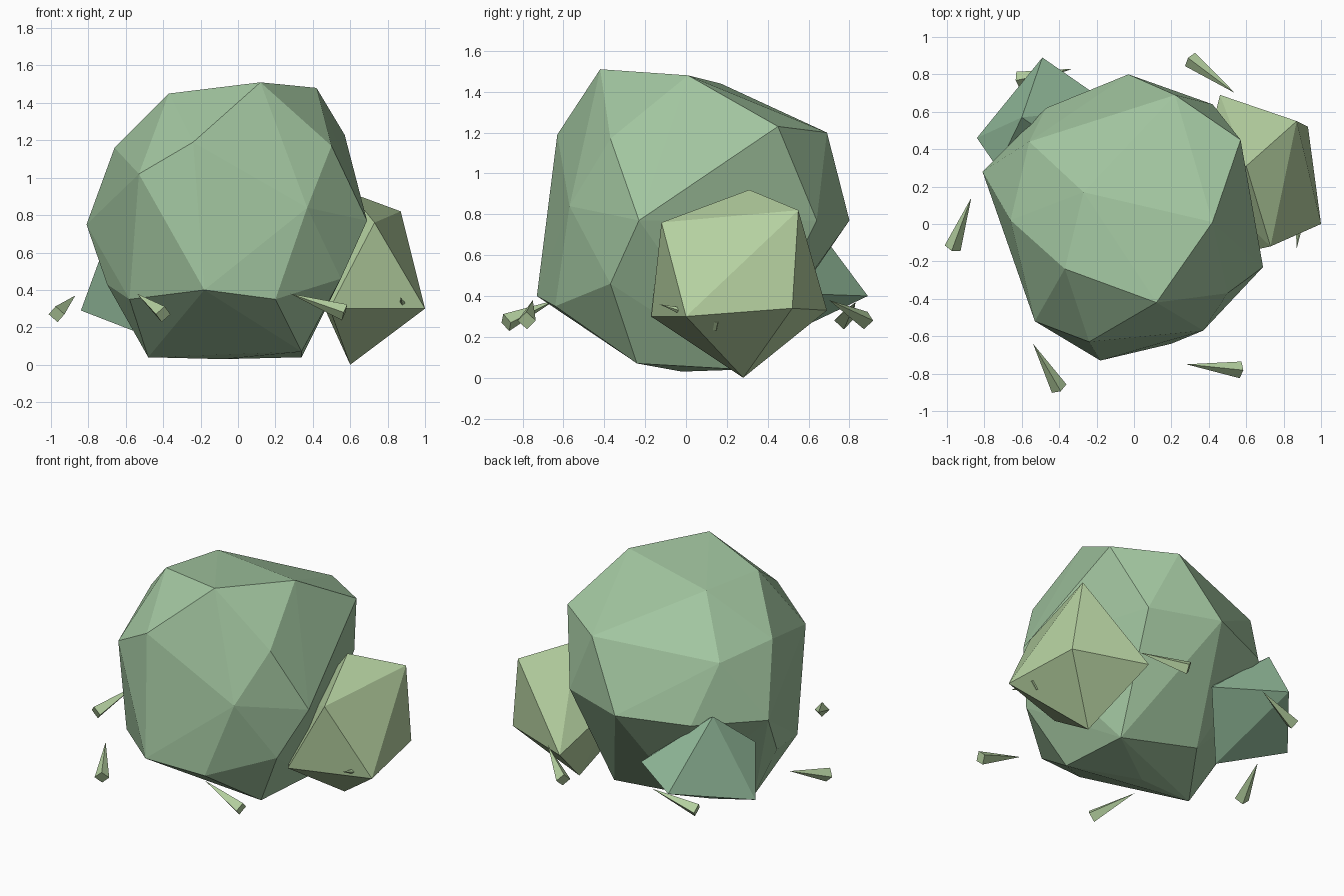
import bpy, bmesh
from mathutils import Vector


def material(name, rgb):
    m = bpy.data.materials.new(name)
    m.diffuse_color = (*rgb, 1)
    return m


def finish(bm, name, mat):
    bmesh.ops.recalc_face_normals(bm, faces=bm.faces)
    me = bpy.data.meshes.new(name)
    bm.to_mesh(me)
    bm.free()
    me.materials.append(mat)
    bpy.context.collection.objects.link(bpy.data.objects.new(name, me))


def faceted_clump(name, corners, mat):
    """Convex low-poly clump wrapped around a few corner points."""
    bm = bmesh.new()
    for c in corners:
        bm.verts.new(c)
    res = bmesh.ops.convex_hull(bm, input=bm.verts)
    loose = [v for v in bm.verts if not v.link_faces]
    bmesh.ops.delete(bm, geom=loose, context='VERTS')
    finish(bm, name, mat)


def leaf(name, tip, base, mat):
    """Four-sided spike from its base centre to its tip."""
    tip, base = Vector(tip), Vector(base)
    d = tip - base
    bm = bmesh.new()
    bmesh.ops.create_cone(bm, cap_ends=True, segments=4, radius1=0.045,
                          radius2=0, depth=d.length)
    bmesh.ops.rotate(bm, verts=bm.verts,
                     matrix=d.to_track_quat('Z', 'Y').to_matrix())
    bmesh.ops.translate(bm, verts=bm.verts, vec=(tip + base) / 2)
    finish(bm, name, mat)


mid_green = material("mid_green", (0.36, 0.56, 0.35))
light_green = material("light_green", (0.46, 0.63, 0.35))
deep_green = material("deep_green", (0.31, 0.53, 0.35))

# Main foliage: crown, shoulders, waist, skirt, underside
faceted_clump("main_foliage", [
    (0.12, -0.42, 1.51), (0.42, 0.01, 1.48), (-0.37, -0.24, 1.45), (-0.27, 0.17, 1.44),
    (-0.24, -0.63, 1.19), (-0.53, -0.52, 1.02), (0.50, -0.37, 1.17), (0.57, 0.45, 1.23),
    (0.22, 0.69, 1.20), (-0.66, 0.02, 1.16), (-0.56, 0.44, 1.13),
    (-0.03, 0.80, 0.77), (0.42, 0.64, 0.77), (-0.81, 0.28, 0.75), (-0.47, 0.62, 0.75),
    (0.37, -0.57, 0.84), (0.69, -0.23, 0.77),
    (0.55, -0.37, 0.46), (0.20, -0.64, 0.35), (-0.18, -0.73, 0.40), (-0.58, -0.36, 0.35),
    (-0.70, 0.03, 0.43),
    (0.34, -0.24, 0.07), (0.34, 0.28, 0.04), (-0.08, -0.02, 0.03), (-0.48, -0.05, 0.04),
    (-0.20, 0.36, 0.13)], mid_green)

# Light clump on the right
faceted_clump("right_foliage", [
    (0.73, -0.12, 0.76), (0.87, 0.55, 0.82), (1.00, 0.00, 0.30), (0.93, 0.52, 0.34),
    (0.60, 0.28, 0.00), (0.60, 0.31, 0.92), (0.46, 0.69, 0.33), (0.49, -0.17, 0.30),
    (0.35, 0.25, 0.55)], light_green)

# Small clump at the back left
faceted_clump("back_foliage", [
    (-0.84, 0.46, 0.29), (-0.49, 0.89, 0.40), (-0.60, 0.57, 0.83), (-0.40, 0.30, 0.12),
    (-0.10, 0.62, 0.41), (-0.73, 0.30, 0.59), (-0.35, 0.40, 0.65)], deep_green)

# Ring of loose leaves: tip, base
leaves = [((-0.87, 0.14, 0.37), (-0.97, -0.13, 0.27)),
          ((-0.54, -0.64, 0.38), (-0.40, -0.88, 0.27)),
          ((0.28, -0.75, 0.38), (0.57, -0.78, 0.28)),
          ((0.54, 0.70, 0.38), (0.30, 0.88, 0.28)),
          ((-0.33, 0.83, 0.37), (-0.62, 0.77, 0.28)),
          ((0.87, -0.13, 0.36), (0.90, 0.16, 0.27))]
for i, (tip, base) in enumerate(leaves):
    leaf(f"leaf_{i + 1}", tip, base, light_green)
